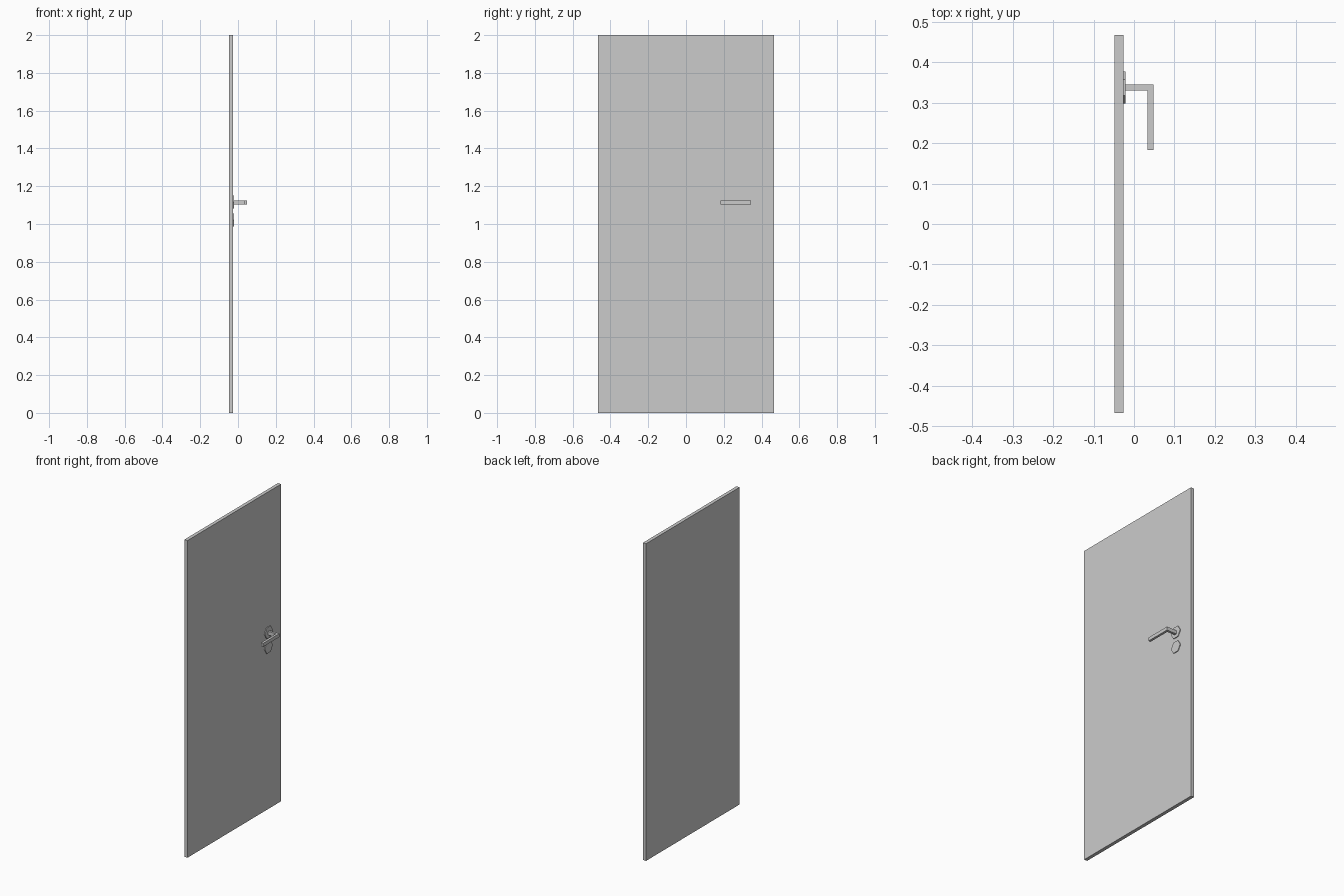
import bpy, bmesh, math
from mathutils import Matrix

if "Cube" in bpy.data.objects:
    bpy.data.objects.remove(bpy.data.objects["Cube"])


def finish(name, bm):
    bmesh.ops.recalc_face_normals(bm, faces=bm.faces)
    me = bpy.data.meshes.new(name)
    bm.to_mesh(me)
    bm.free()
    ob = bpy.data.objects.new(name, me)
    bpy.context.collection.objects.link(ob)
    return ob


def prism(name, outline, z0, z1):
    """Extrude an XY outline from z0 to z1."""
    bm = bmesh.new()
    face = bm.faces.new([bm.verts.new((x, y, z0)) for x, y in outline])
    top = bmesh.ops.extrude_face_region(bm, geom=[face])["geom"]
    verts = [v for v in top if isinstance(v, bmesh.types.BMVert)]
    bmesh.ops.translate(bm, verts=verts, vec=(0, 0, z1 - z0))
    return finish(name, bm)


def rosette(name, z):
    """Thin six-sided plate facing +x."""
    bm = bmesh.new()
    bmesh.ops.create_cone(bm, cap_ends=True, segments=6, radius1=0.0395,
                          radius2=0.0395, depth=0.006)
    # corners point along y, axis along x
    bmesh.ops.rotate(bm, verts=bm.verts, matrix=Matrix.Rotation(math.pi / 2, 3, 'Y'))
    pts = [abs(v.co.y) for v in bm.verts]
    if max(pts) < 0.039:
        bmesh.ops.rotate(bm, verts=bm.verts, matrix=Matrix.Rotation(math.pi / 6, 3, 'X'))
    bmesh.ops.translate(bm, verts=bm.verts, vec=(-0.024, 0.3375, z))
    return finish(name, bm)


# door leaf
W = 0.4665
prism("door_leaf", [(-0.048, -W), (-0.026, -W), (-0.026, W), (-0.048, W)], 0, 2)

# handle and lock plates
rosette("handle_rosette", 1.116)
rosette("lock_rosette", 1.022)

# L-shaped lever handle
prism("lever_handle", [(-0.0225, 0.33), (0.033, 0.33), (0.033, 0.183),
                       (0.048, 0.183), (0.048, 0.345), (-0.0225, 0.345)],
      1.102, 1.124)
